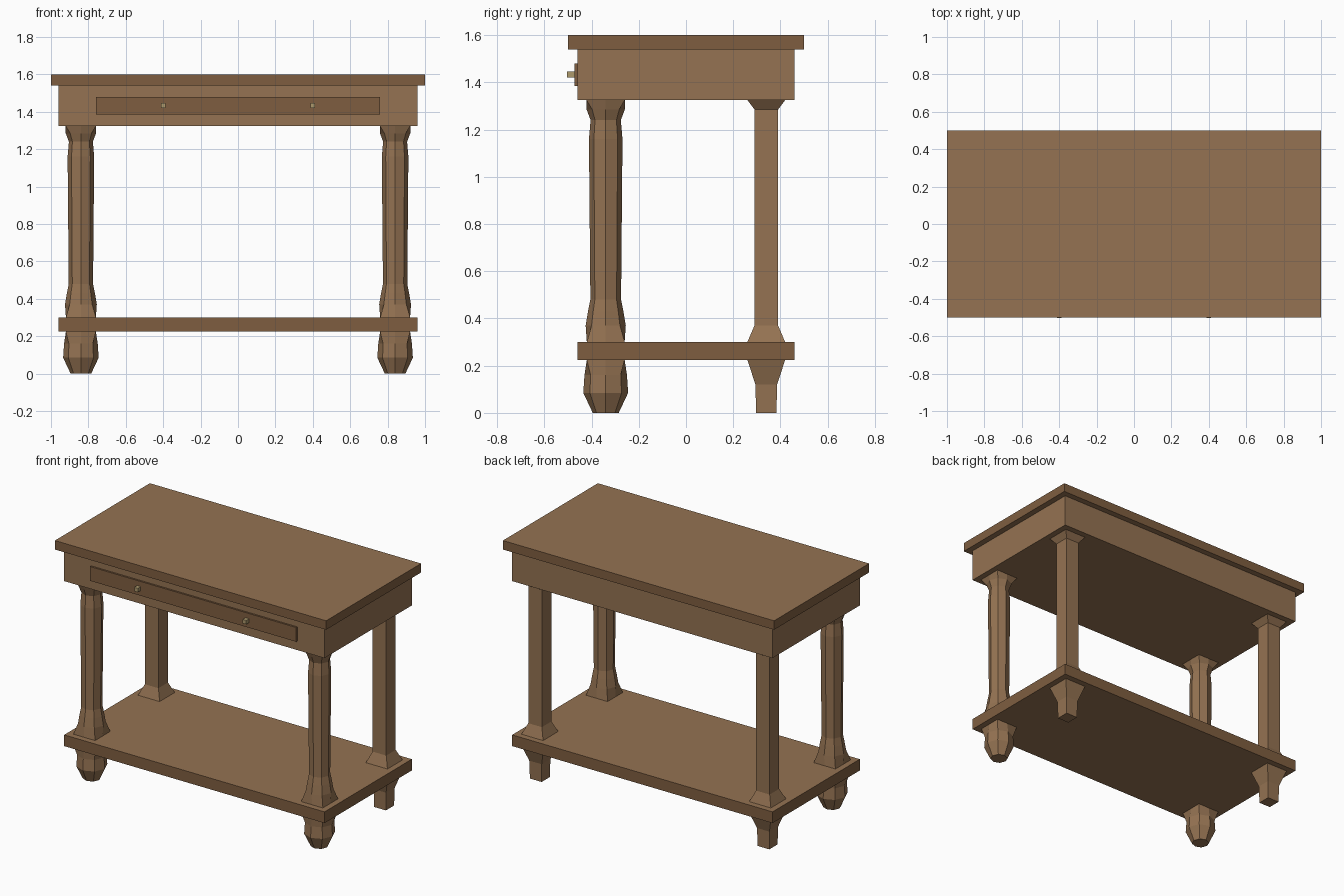
import bpy, bmesh, math

if "Cube" in bpy.data.objects:
    bpy.data.objects.remove(bpy.data.objects["Cube"])


def material(name, rgb):
    m = bpy.data.materials.new(name)
    m.diffuse_color = [(c / 255) ** 2.2 for c in rgb] + [1]
    m.use_nodes = True
    m.node_tree.nodes["Principled BSDF"].inputs["Base Color"].default_value = m.diffuse_color
    return m


LIGHT = material("light_wood", (147, 114, 83))
DARK = material("dark_wood", (126, 94, 66))
BRASS = material("brass", (172, 152, 108))


def finish(name, bm, mats, loc=(0, 0, 0)):
    bmesh.ops.recalc_face_normals(bm, faces=bm.faces)
    if len(mats) > 1:  # second material goes on the upright faces
        for f in bm.faces:
            f.material_index = int(abs(f.normal.z) < 0.5)
    me = bpy.data.meshes.new(name)
    bm.to_mesh(me)
    bm.free()
    for m in mats:
        me.materials.append(m)
    ob = bpy.data.objects.new(name, me)
    ob.location = loc
    bpy.context.collection.objects.link(ob)
    return ob


def box(name, x, y, z, *mats):
    bm = bmesh.new()
    bmesh.ops.create_cube(bm, size=1)
    for v in bm.verts:
        v.co = [r[0] if c < 0 else r[1] for c, r in zip(v.co, (x, y, z))]
    return finish(name, bm, mats)


def ring(bm, z, r, square, sides):
    """Square outline, or an eight-sided one with points on the axes."""
    verts = []
    for i in range(sides):
        a = 2 * math.pi * i / sides + (math.pi / 4 if sides == 4 else 0)
        c, s = math.cos(a), math.sin(a)
        k = r / max(abs(c), abs(s)) if square else r
        verts.append(bm.verts.new((c * k, s * k, z)))
    return verts


def leg(name, x, y, profile, sides):
    bm = bmesh.new()
    rings = [ring(bm, z, r, sq, sides) for z, r, sq in profile]
    for a, b in zip(rings, rings[1:]):
        for i in range(sides):
            j = (i + 1) % sides
            bm.faces.new((a[i], a[j], b[j], b[i]))
    bm.faces.new(rings[0][::-1])
    bm.faces.new(rings[-1])
    return finish(name, bm, [LIGHT], (x, y, 0))


# Table top, apron and lower shelf
box("table_top", (-1, 1), (-0.5, 0.5), (1.54, 1.6), LIGHT, DARK)
box("apron", (-0.96, 0.96), (-0.46, 0.46), (1.325, 1.54), LIGHT)
box("lower_shelf", (-0.96, 0.96), (-0.46, 0.46), (0.225, 0.3), LIGHT, DARK)

# Drawer front
box("drawer_front", (-0.76, 0.76), (-0.472, -0.455), (1.385, 1.48), DARK)

# Leg profiles: height, half width, square outline
FRONT = [(0, 0.055, False), (0.015, 0.062, False), (0.085, 0.095, False),
         (0.16, 0.09, False), (0.225, 0.08, True), (0.3, 0.08, True),
         (0.37, 0.085, False), (0.43, 0.075, False), (0.48, 0.065, False),
         (1.16, 0.071, False), (1.24, 0.064, False), (1.285, 0.081, False),
         (1.325, 0.081, True)]
BACK = [(0, 0.043, True), (0.12, 0.046, True), (0.225, 0.08, True),
        (0.3, 0.08, True), (0.37, 0.05, True), (1.285, 0.05, True),
        (1.325, 0.08, True)]

for side, s in (("left", -1), ("right", 1)):
    leg("front_leg_" + side, s * 0.84, -0.34, FRONT, 8)
    leg("back_leg_" + side, s * 0.84, 0.34, BACK, 4)
    # Drawer knob
    box("knob_" + side, (s * 0.4 - 0.013, s * 0.4 + 0.013), (-0.503, -0.47),
        (1.42, 1.446), BRASS)
